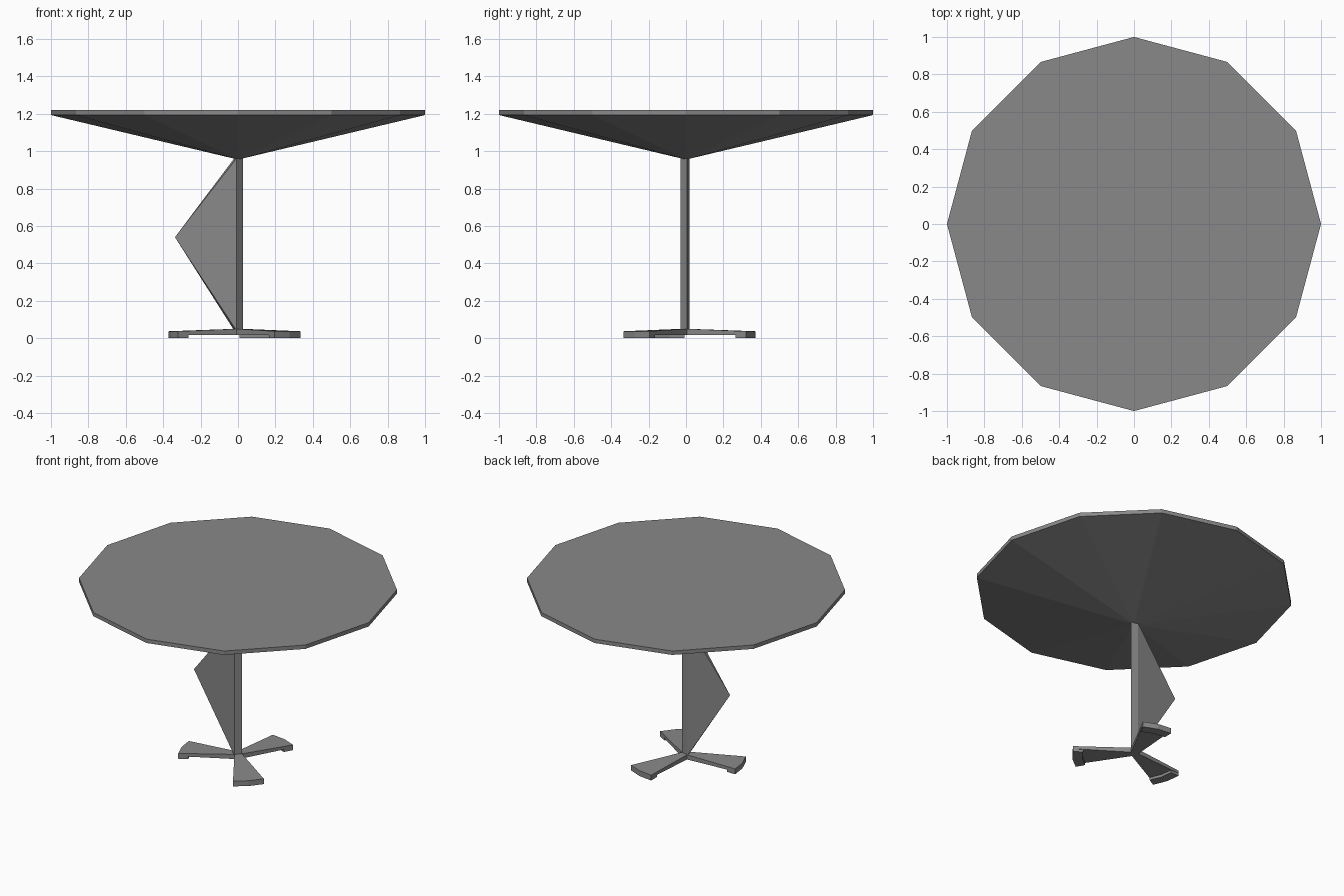
import bpy, bmesh, math
from mathutils import Vector

if "Cube" in bpy.data.objects:
    bpy.data.objects.remove(bpy.data.objects["Cube"])

grey = bpy.data.materials.new("grey")
grey.diffuse_color = (0.25, 0.25, 0.25, 1)
grey.use_nodes = True
grey.node_tree.nodes["Principled BSDF"].inputs["Base Color"].default_value = grey.diffuse_color


def polar(r, deg, cx=0.0, cy=0.0):
    a = math.radians(deg)
    return cx + r * math.cos(a), cy + r * math.sin(a)


def finish(name, bm):
    bmesh.ops.recalc_face_normals(bm, faces=bm.faces)
    mesh = bpy.data.meshes.new(name)
    bm.to_mesh(mesh)
    bm.free()
    mesh.materials.append(grey)
    obj = bpy.data.objects.new(name, mesh)
    bpy.context.collection.objects.link(obj)
    return obj


def prism(bm, plan, bottoms, tops, skip=()):
    """Prism over plan points with a bottom and top height for each point."""
    n = len(plan)
    lo = [bm.verts.new((*p, z)) for p, z in zip(plan, bottoms)]
    hi = [bm.verts.new((*p, z)) for p, z in zip(plan, tops)]
    bm.faces.new(lo[::-1])
    bm.faces.new(hi)
    for i in range(n):
        if i not in skip:
            j = (i + 1) % n
            bm.faces.new((lo[i], lo[j], hi[j], hi[i]))
    return lo, hi


# Twelve-sided table top with a shallow cone underneath
bm = bmesh.new()
rim = [polar(1, 30 * i) for i in range(12)]
lo, hi = prism(bm, rim, [1.193] * 12, [1.22] * 12)
bmesh.ops.delete(bm, geom=[f for f in bm.faces if all(v in lo for v in f.verts)],
                 context='FACES_ONLY')
apex = bm.verts.new((0, 0, 0.955))
for i in range(12):
    bm.faces.new((lo[i], lo[(i + 1) % 12], apex))
finish("table_top", bm)

# Three-sided post, one side drawn out to a point as a fin
bm = bmesh.new()
plan = [polar(0.028, a, 0, -0.002) for a in (15, 135, 255)]
lo, hi = prism(bm, plan, [0.04] * 3, [0.962] * 3, skip=(1,))
tip = bm.verts.new((-0.337, 0, 0.54))
ring = (lo[1], lo[2], hi[2], hi[1])
for i in range(4):
    bm.faces.new((ring[i], ring[(i + 1) % 4], tip))
finish("post_with_fin", bm)

# Three fan-shaped feet, each with a pad under its outer end
C = (0.007, -0.007)
for k, mid in enumerate((-45, 75, 195)):
    outer = [polar(0.378, mid + d, *C) for d in (-15, 0, 15)]
    inner = [polar(0.315, mid + d, *C) for d in (15, 0, -15)]
    root = [polar(0.028, mid + d, 0, -0.002) for d in (60, -60)]
    bm = bmesh.new()
    prism(bm, outer + root, [0.018] * 5, [0.037] * 3 + [0.05] * 2)
    finish(f"foot_{k + 1}", bm)
    bm = bmesh.new()
    prism(bm, outer + inner, [0.0] * 6, [0.018] * 6)
    finish(f"foot_pad_{k + 1}", bm)

# Small hub joining the feet under the post
bm = bmesh.new()
prism(bm, plan, [0.018] * 3, [0.05] * 3)
finish("hub", bm)
